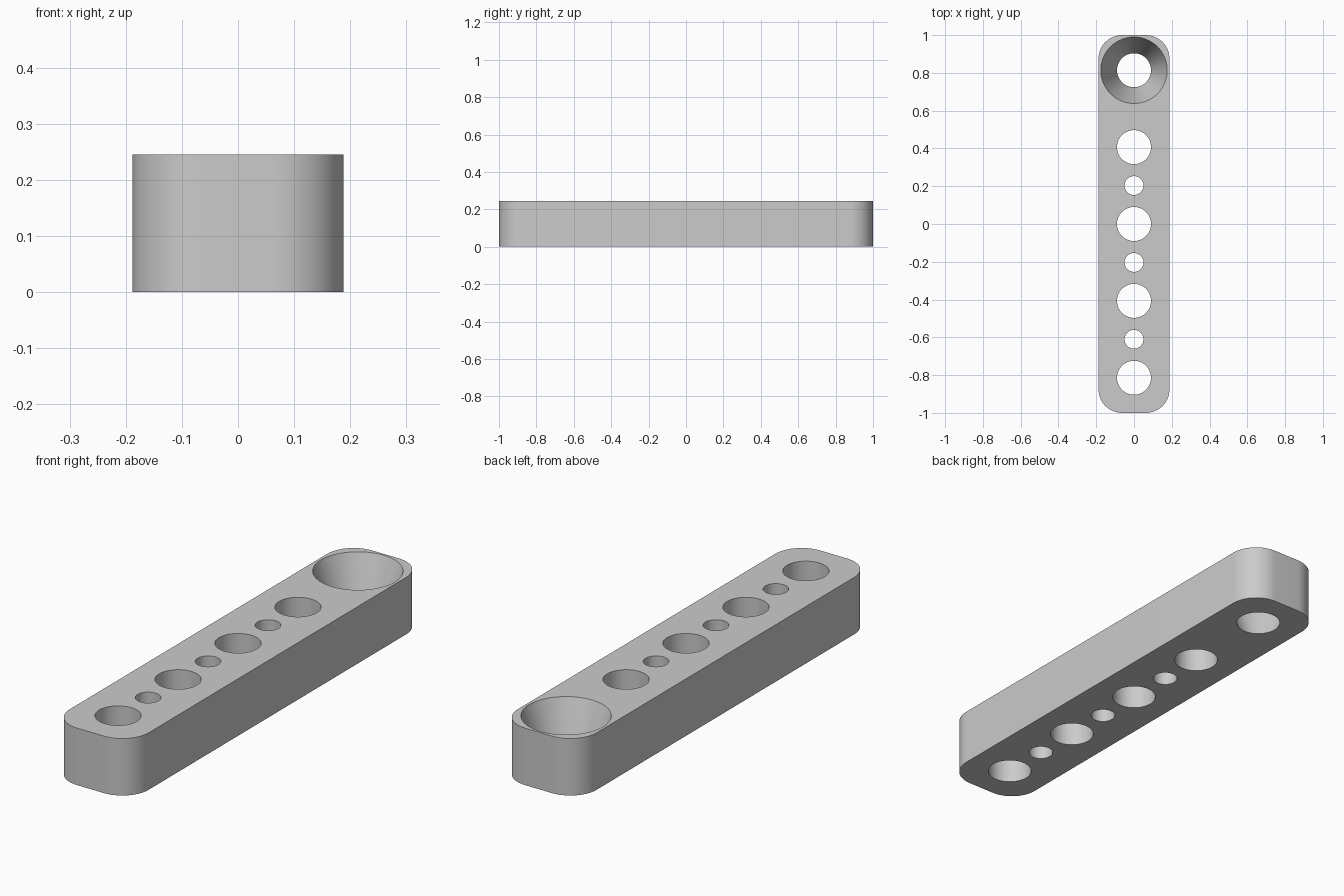
import bpy, bmesh, math

cube = bpy.data.objects.get("Cube")
if cube:
    bpy.data.objects.remove(cube, do_unlink=True)

LENGTH, WIDTH, HEIGHT, CORNER = 2.0, 0.376, 0.245, 0.125
PITCH = 0.2035

grey = bpy.data.materials.new("plain grey")
grey.use_nodes = True
colour = (0.6, 0.6, 0.6, 1)
grey.diffuse_color = colour
grey.node_tree.nodes["Principled BSDF"].inputs["Base Color"].default_value = colour


def make_object(name, bm):
    bmesh.ops.recalc_face_normals(bm, faces=bm.faces)
    mesh = bpy.data.meshes.new(name)
    bm.to_mesh(mesh)
    bm.free()
    mesh.materials.append(grey)
    obj = bpy.data.objects.new(name, mesh)
    bpy.context.collection.objects.link(obj)
    return obj


def add_bore(bm, y, r_bottom, r_top, overshoot=0.05):
    """Closed round cutter whose radii are exact at the bar's two faces."""
    slope = (r_top - r_bottom) / HEIGHT * overshoot
    ret = bmesh.ops.create_cone(
        bm, cap_ends=True, segments=64, radius1=r_bottom - slope,
        radius2=r_top + slope, depth=HEIGHT + 2 * overshoot)
    bmesh.ops.translate(bm, verts=ret["verts"], vec=(0, y, HEIGHT / 2))


# Bar: rounded rectangle, extruded upwards
bm = bmesh.new()
outline = []
for quarter, (sx, sy) in enumerate([(1, 1), (-1, 1), (-1, -1), (1, -1)]):
    for i in range(17):
        a = math.pi / 2 * (quarter + i / 16)
        outline.append(bm.verts.new((
            sx * (WIDTH / 2 - CORNER) + CORNER * math.cos(a),
            sy * (LENGTH / 2 - CORNER) + CORNER * math.sin(a), 0)))
base = bm.faces.new(outline)
ret = bmesh.ops.extrude_face_region(bm, geom=[base], use_keep_orig=True)
top = [v for v in ret["geom"] if isinstance(v, bmesh.types.BMVert)]
bmesh.ops.translate(bm, verts=top, vec=(0, 0, HEIGHT))
bar = make_object("drilled_bar", bm)

# Cutters: alternating wide and narrow bores, and one tapered bore at the back
bm = bmesh.new()
for step in range(-4, 3):
    radius = 0.09 if step % 2 == 0 else 0.05
    add_bore(bm, step * PITCH, radius, radius)
add_bore(bm, 4 * PITCH, 0.09, 0.176)
cutter = make_object("bore_cutter", bm)

# Drill the bar, then discard the cutter
mod = bar.modifiers.new("bores", "BOOLEAN")
mod.operation = "DIFFERENCE"
mod.solver = "EXACT"
mod.object = cutter
bpy.ops.object.select_all(action="DESELECT")
bar.select_set(True)
bpy.context.view_layer.objects.active = bar
bpy.ops.object.modifier_apply(modifier=mod.name)
bpy.data.objects.remove(cutter, do_unlink=True)

bpy.ops.object.shade_smooth_by_angle(angle=math.radians(30))
